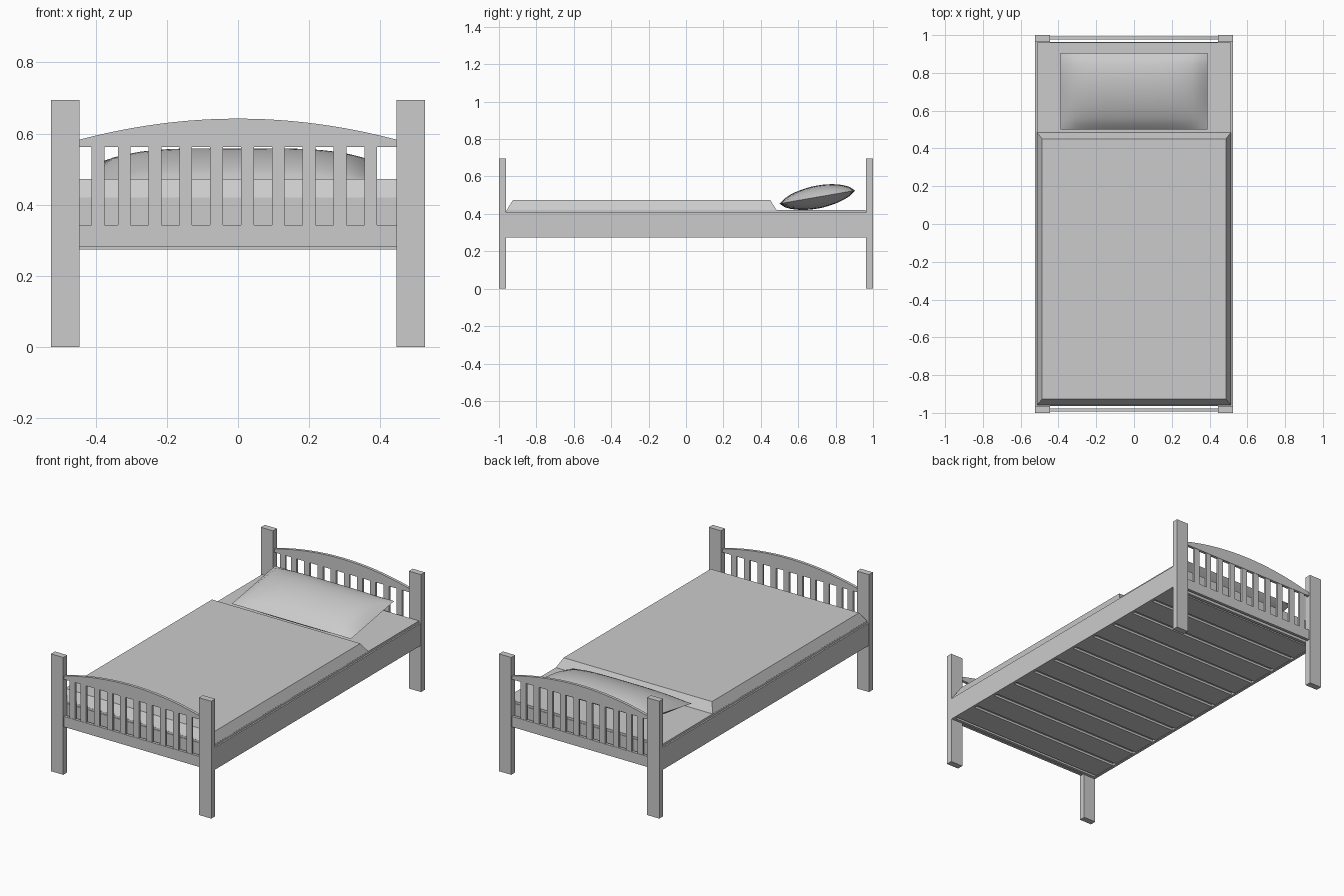
import bpy, bmesh
from mathutils import Matrix, Vector

if "Cube" in bpy.data.objects:
    bpy.data.objects.remove(bpy.data.objects["Cube"], do_unlink=True)

GREY = (0.6, 0.6, 0.6, 1)
grey = bpy.data.materials.new("plain_grey")
grey.use_nodes = True
grey.diffuse_color = GREY
grey.node_tree.nodes["Principled BSDF"].inputs["Base Color"].default_value = GREY


def finish(bm, name):
    bmesh.ops.recalc_face_normals(bm, faces=bm.faces)
    mesh = bpy.data.meshes.new(name)
    bm.to_mesh(mesh)
    bm.free()
    mesh.materials.append(grey)
    ob = bpy.data.objects.new(name, mesh)
    bpy.context.collection.objects.link(ob)
    return ob


def add_box(bm, x, y, z):
    """Box between the given (low, high) limits."""
    lo, hi = Vector((x[0], y[0], z[0])), Vector((x[1], y[1], z[1]))
    mat = Matrix.Translation((lo + hi) / 2) @ Matrix.Diagonal((*(hi - lo), 1))
    return bmesh.ops.create_cube(bm, size=1, matrix=mat)["verts"]


def box(name, x, y, z):
    bm = bmesh.new()
    add_box(bm, x, y, z)
    return finish(bm, name)


def span(a, b, side):
    return tuple(sorted((a * side, b * side)))


POST_IN, POST_OUT = 0.445, 0.525
END_IN = 0.963

# Head and foot boards: posts, lower rail, slats and arched top rail
for end, side in (("head", 1), ("foot", -1)):
    for hand, s in (("left", 1), ("right", -1)):
        box(f"{end}_post_{hand}", span(POST_IN, POST_OUT, s),
            span(END_IN, 1, side), (0, 0.695))
    rail_y = span(0.976, 0.993, side)
    box(f"{end}_lower_rail", (-POST_IN, POST_IN), rail_y, (0.281, 0.343))

    bm = bmesh.new()
    for cx in [-0.393] + [0.373 - 0.0866 * i for i in range(9)]:
        add_box(bm, (cx - 0.018, cx + 0.018), span(0.978, 0.991, side), (0.34, 0.566))
    finish(bm, f"{end}_slats")

    bm = bmesh.new()
    steps = 24
    arch = [(-POST_IN, 0.563), (POST_IN, 0.563)]
    for i in range(steps + 1):
        t = 1 - 2 * i / steps
        arch.append((POST_IN * t, 0.642 - 0.059 * t * t))
    face = bm.faces.new([bm.verts.new((x, rail_y[0], z)) for x, z in arch])
    ext = bmesh.ops.extrude_face_region(bm, geom=[face])["geom"]
    bmesh.ops.translate(bm, vec=(0, rail_y[1] - rail_y[0], 0),
                        verts=[v for v in ext if isinstance(v, bmesh.types.BMVert)])
    finish(bm, f"{end}_arched_rail")

    # End board of the bed frame
    box(f"{end}_frame_board", (-0.506, 0.506), span(0.945, END_IN, side), (0.275, 0.407))

# Side boards of the frame
for hand, s in (("left", 1), ("right", -1)):
    box(f"side_board_{hand}", span(0.506, 0.523, s), (-END_IN, END_IN), (0.275, 0.407))

# Planks under the mattress
bm = bmesh.new()
count, gap = 11, 0.025
pitch = 1.89 / count
for i in range(count):
    y = -0.945 + pitch * i
    add_box(bm, (-0.506, 0.506), (y + gap / 2, y + pitch - gap / 2), (0.277, 0.292))
finish(bm, "under_planks")

# Mattress
box("mattress_core", (-0.505, 0.505), (-0.944, 0.944), (0.29, 0.41))
box("mattress_top", (-0.514, 0.514), (-0.96, 0.96), (0.4, 0.42))

# Blanket with sloping edges
bm = bmesh.new()
for v in add_box(bm, (-0.514, 0.514), (-0.96, 0.485), (0.419, 0.473)):
    if v.co.z > 0.45:
        v.co.x -= 0.028 if v.co.x > 0 else -0.028
        v.co.y -= 0.034 if v.co.y > 0 else -0.034
finish(bm, "blanket")

# Pillow: two domed sheets joined at the seam, tilted up toward the head
bm = bmesh.new()
for side in (1, -1):
    sheet = bmesh.ops.create_grid(bm, x_segments=20, y_segments=14, size=1)["verts"]
    for v in sheet:
        u, w = v.co.x, v.co.y
        dome = max(0, (1 - u ** 4) * (1 - w * w)) ** 0.7
        y = 0.702 + 0.202 * w
        v.co = (0.39 * u, y, 0.49 + 0.035 * w + side * 0.062 * dome)
bmesh.ops.remove_doubles(bm, verts=bm.verts, dist=0.0005)
pillow = finish(bm, "pillow")
bpy.ops.object.select_all(action="DESELECT")
pillow.select_set(True)
bpy.context.view_layer.objects.active = pillow
bpy.ops.object.shade_smooth_by_angle(angle=0.9)
